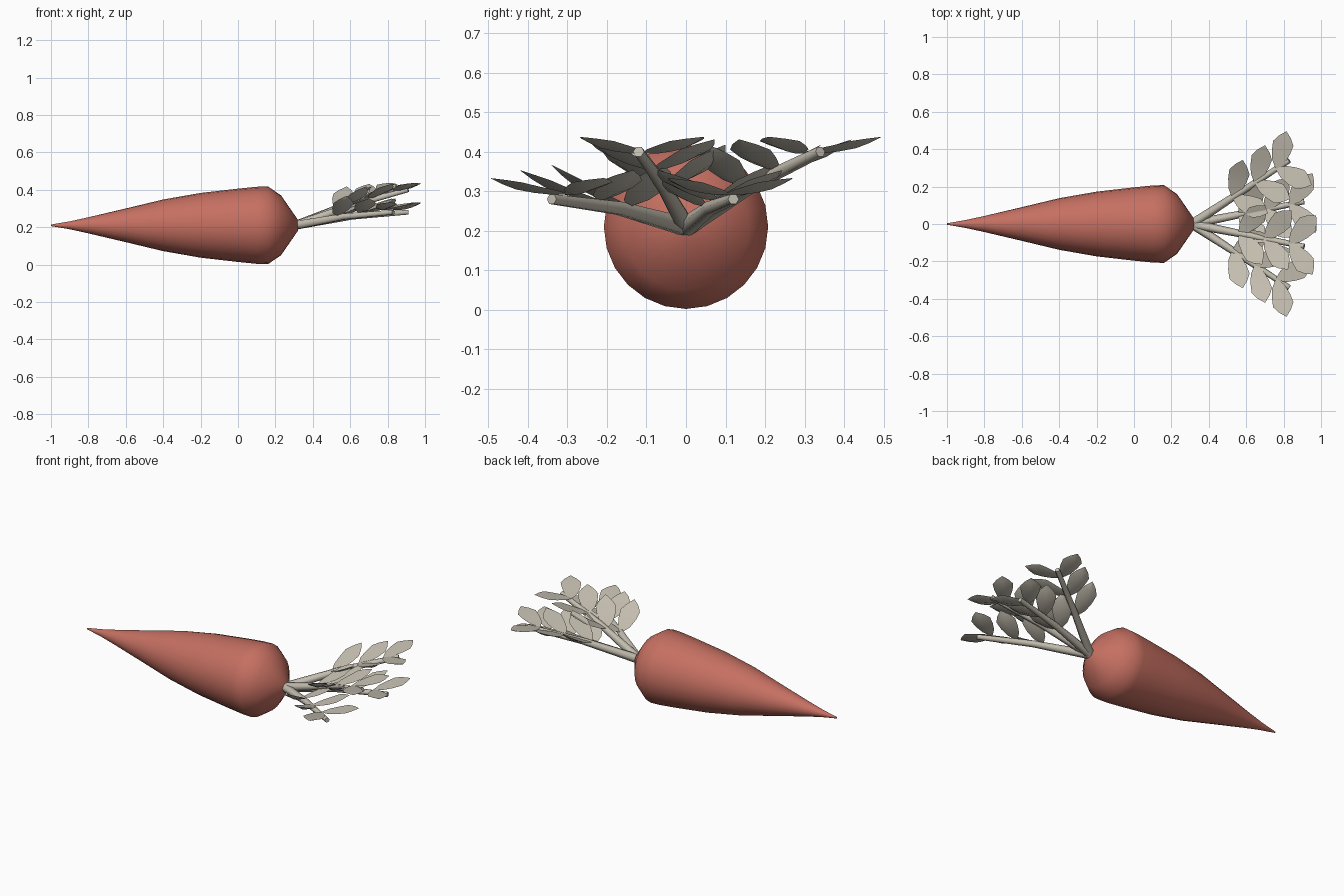
import bpy, bmesh, math
from mathutils import Vector, Matrix

if "Cube" in bpy.data.objects:
    bpy.data.objects.remove(bpy.data.objects["Cube"])


def material(name, colour):
    m = bpy.data.materials.new(name)
    m.use_nodes = True
    m.diffuse_color = (*colour, 1)
    m.node_tree.nodes["Principled BSDF"].inputs["Base Color"].default_value = (*colour, 1)
    return m


RED = material("muted red", (0.56, 0.16, 0.12))
PALE = material("pale grey", (0.55, 0.51, 0.43))


def make_mesh(name, bm, mat, angle):
    bmesh.ops.recalc_face_normals(bm, faces=bm.faces)
    mesh = bpy.data.meshes.new(name)
    bm.to_mesh(mesh)
    bm.free()
    mesh.materials.append(mat)
    obj = bpy.data.objects.new(name, mesh)
    bpy.context.collection.objects.link(obj)
    bpy.ops.object.select_all(action="DESELECT")
    obj.select_set(True)
    bpy.context.view_layer.objects.active = obj
    bpy.ops.object.shade_smooth_by_angle(angle=math.radians(angle))
    return obj


def skin(bm, rings):
    """Bridge closed rings of points and cap both ends."""
    rows = [[bm.verts.new(p) for p in ring] for ring in rings]
    n = len(rows[0])
    for a, b in zip(rows, rows[1:]):
        for i in range(n):
            j = (i + 1) % n
            bm.faces.new((a[i], a[j], b[j], b[i]))
    bm.faces.new(rows[0])
    bm.faces.new(rows[-1])


# Root: a lathed taper along x
CENTRE_Z = 0.21
profile = [(-1, 0.004), (-0.9, 0.021), (-0.8, 0.043), (-0.6, 0.09), (-0.4, 0.138),
           (-0.2, 0.173), (0, 0.196), (0.1, 0.206), (0.16, 0.208), (0.23, 0.16),
           (0.32, 0.03)]
bm = bmesh.new()
SIDES = 24
turns = [math.tau * i / SIDES for i in range(SIDES)]
skin(bm, [[(x, r * math.cos(a), CENTRE_Z + r * math.sin(a)) for a in turns]
          for x, r in profile])
make_mesh("root", bm, RED, 60)


# Leaf: lens section widening toward a pointed tip, curling up along its length
LEAF = [(0, 0.006), (0.2, 0.035), (0.45, 0.05), (0.68, 0.056), (0.85, 0.034), (1, 0.002)]


def leaf(name, base, angle, rise, length=0.205):
    bm = bmesh.new()
    rings = []
    for u, w in LEAF:
        x, z, h = u * length, rise * (0.5 * u + 0.5 * u * u), w * 0.2
        rings.append([(x, w, z + h * 0.6), (x, 0, z + h * 0.6), (x, -w, z + h * 0.6), (x, 0, z - h)])
    skin(bm, rings)
    bm.transform(Matrix.Translation(base) @ Matrix.Rotation(angle, 4, "Z"))
    make_mesh(name, bm, PALE, 50)


# Four tapered six-sided stems, each with three pairs of leaves
START = Vector((0.31, 0, CENTRE_Z))
ENDS = {"outer_right": (0.83, -0.34, 0.28), "inner_right": (0.91, -0.12, 0.4),
        "inner_left": (0.91, 0.12, 0.28), "outer_left": (0.83, 0.34, 0.4)}
for label, end in ENDS.items():
    end = Vector(end)
    mid = START.lerp(end, 0.5) + Vector((0, 0, 0.012))
    curve = bpy.data.curves.new(label + "_stem", "CURVE")
    curve.dimensions = "3D"
    curve.bevel_depth = 0.015
    curve.bevel_resolution = 1
    curve.use_fill_caps = True
    line = curve.splines.new("POLY")
    line.points.add(2)
    for point, place, radius in zip(line.points, (START, mid, end), (1.7, 1.25, 0.95)):
        point.co = (*place, 1)
        point.radius = radius
    curve.materials.append(PALE)
    bpy.context.collection.objects.link(bpy.data.objects.new(label + "_stem", curve))

    side = math.copysign(1, end.y)
    heading = math.atan2(end.y, end.x - START.x)
    for k, (t, rise) in enumerate([(0.42, 0.105), (0.65, 0.075), (0.87, 0.04)]):
        base = START.lerp(end, t) + Vector((0, 0, 0.022))
        leaf(f"{label}_outward_leaf_{k + 1}", base, heading + side * math.radians(42), rise)
        leaf(f"{label}_inward_leaf_{k + 1}", base, heading - side * math.radians(58), rise)
